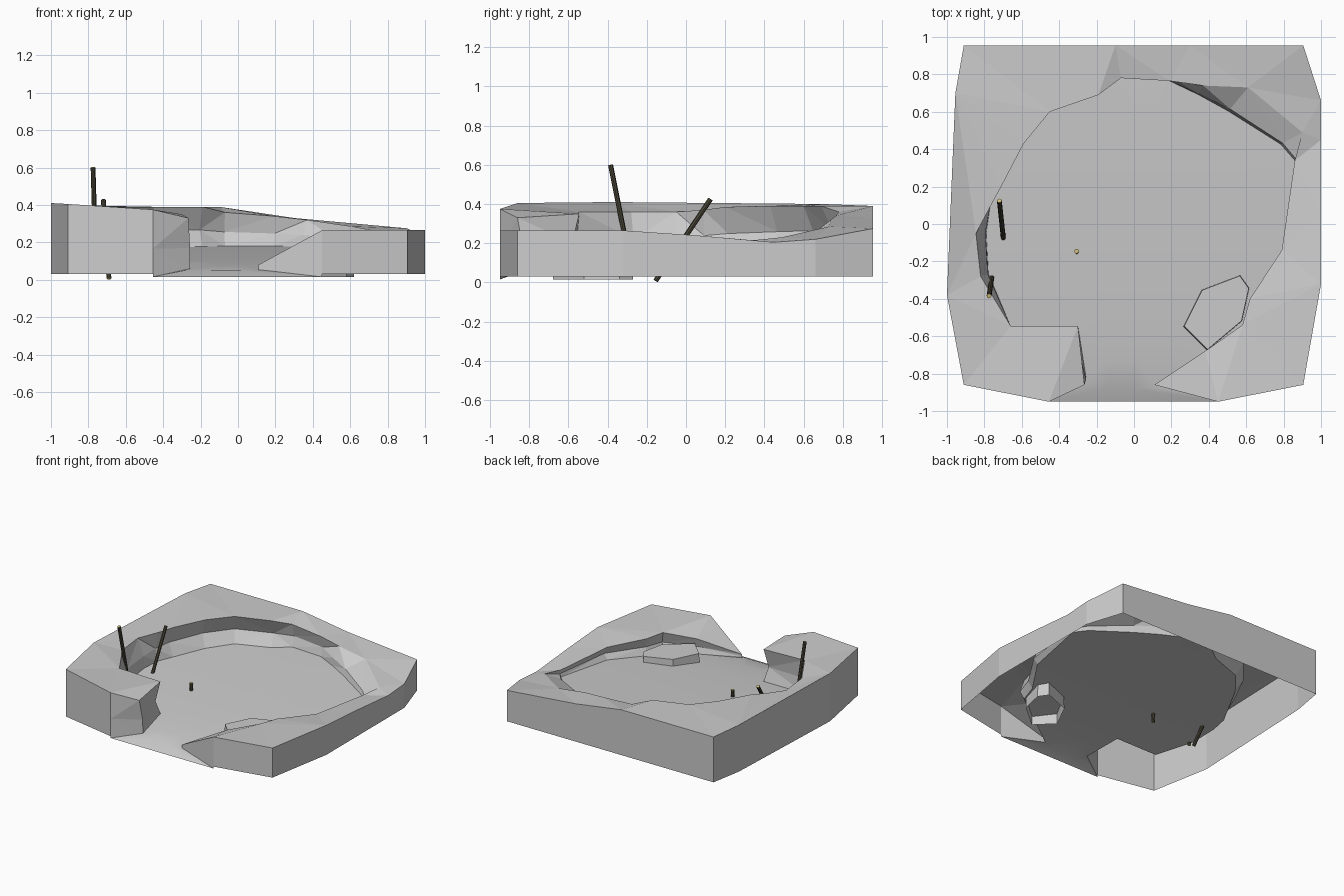
import bpy, bmesh, math
from mathutils import Vector
from mathutils.geometry import delaunay_2d_cdt

if "Cube" in bpy.data.objects:
    bpy.data.objects.remove(bpy.data.objects["Cube"])

BASE = 0.03

def floor_z(y):
    return 0.015 + 0.165 * math.sqrt(max(0.0, min(1.0, (y + 0.95) / 1.7)))

def fill(points, extra=()):
    """Triangles inside a flat counter-clockwise outline, with extra inner points."""
    n = len(points)
    pts = [Vector((p[0], p[1])) for p in list(points) + list(extra)]
    edges = [(i, (i + 1) % n) for i in range(n)]
    res = delaunay_2d_cdt(pts, edges, [list(range(n))], 1, 1e-5)
    return res[0], res[2], res[3]

def finish(bm, name, smooth=False):
    me = bpy.data.meshes.new(name)
    bm.to_mesh(me)
    bm.free()
    for p in me.polygons:
        p.use_smooth = smooth
    ob = bpy.data.objects.new(name, me)
    bpy.context.collection.objects.link(ob)
    return ob

# Outer outline of the plateau, right front round the back to left front (x, y, z)
outer = [(0.905, -0.86, .265), (1.0, -0.32, .265), (1.0, 0.05, .24), (1.0, 0.45, .205),
         (1.0, 0.66, .22), (0.905, 0.955, .275), (0.3, 0.955, .33), (-0.1, 0.955, .39),
         (-0.91, 0.955, .39), (-0.955, 0.70, .40), (-1.0, -0.38, .41), (-0.91, -0.86, .405)]

# Inner rim from left front round the back to right front (x, y, z, mid-wall offset)
rim = [(-0.455, -0.95, .375, 0), (-0.265, -0.86, .33, -.03), (-0.3, -0.545, .35, .04),
       (-0.66, -0.545, .36, .02), (-0.82, -0.28, .36, -.04), (-0.845, -0.05, .36, -.05),
       (-0.77, 0.09, .37, .02), (-0.71, 0.2, .385, .05), (-0.59, 0.43, .39, .06),
       (-0.45, 0.6, .39, .06), (-0.19, 0.69, .39, .06), (-0.07, 0.78, .36, .03),
       (0.19, 0.765, .34, .02), (0.37, 0.74, .32, -.05), (0.61, 0.73, .285, -.15),
       (0.9, 0.49, .23, -.12), (0.86, 0.34, .215, .01), (0.79, -0.14, .23, .03),
       (0.62, -0.4, .245, .03), (0.58, -0.54, .25, .03), (0.38, -0.68, .2, .02),
       (0.11, -0.86, .08, 0), (0.45, -0.95, .265, 0)]

# Crater wall rings: rim, undercut middle, foot
top, mid, foot = [], [], []
for x, y, z, off in rim:
    p = Vector((x, y, 0))
    d = p.normalized()
    f = floor_z(y)
    top.append(Vector((x, y, z)))
    m = p + d * off
    mid.append(Vector((m.x, m.y, f + (z - f) * 0.42)))
    g = p + d * min(off * 1.1, 0.0)
    foot.append(Vector((g.x, g.y, floor_z(g.y))))

bm = bmesh.new()
T, M, F = ([bm.verts.new(p) for p in ring] for ring in (top, mid, foot))
O = [bm.verts.new(p) for p in outer]
for a, b in ((T, M), (M, F)):
    for i in range(len(a) - 1):
        bm.faces.new((a[i], a[i + 1], b[i + 1], b[i]))
# Top surface of the plateau
loop = T + O
pts, tris, orig = fill([v.co for v in loop])
for t in tris:
    bm.faces.new([loop[orig[i][0]] for i in t])
# Outer skirt, open below
edge = [T[-1]] + O + [T[0]]
low = [bm.verts.new((v.co.x, v.co.y, BASE)) for v in edge]
for i in range(len(edge) - 1):
    bm.faces.new((edge[i + 1], edge[i], low[i], low[i + 1]))
bmesh.ops.recalc_face_normals(bm, faces=bm.faces)
if sum(f.normal.z for f in bm.faces) < 0:
    bmesh.ops.reverse_faces(bm, faces=bm.faces)
bmesh.ops.triangulate(bm, faces=bm.faces[:])
finish(bm, "crater_walls")

# Smoothly sloping floor
grid = [(x * 0.15 + 0.01, y * 0.15 + 0.02) for x in range(-6, 7) for y in range(-6, 6)]
pts, tris, orig = fill(foot[::-1], grid)
bm = bmesh.new()
V = [bm.verts.new((p.x, p.y, floor_z(p.y))) for p in pts]
for t in tris:
    bm.faces.new([V[i] for i in t])
for v in [v for v in bm.verts if not v.link_faces]:
    bm.verts.remove(v)
finish(bm, "crater_floor", True)

# Flat six-sided rock, open below
hexa = [(0.36, -0.35), (0.57, -0.27), (0.62, -0.34), (0.58, -0.52), (0.39, -0.68), (0.26, -0.55)][::-1]
bm = bmesh.new()
mx, my = 0.46, -0.45
up = [bm.verts.new((mx + (x - mx) * .96, my + (y - my) * .96, 0.165)) for x, y in hexa]
dn = [bm.verts.new((x, y, 0.015)) for x, y in hexa]
bm.faces.new(up)
for i in range(6):
    j = (i + 1) % 6
    bm.faces.new((up[j], up[i], dn[i], dn[j]))
finish(bm, "flat_rock")

# Wooden stakes with pale cut ends
def material(name, rgb):
    m = bpy.data.materials.new(name)
    m.diffuse_color = (*rgb, 1)
    m.use_nodes = True
    m.node_tree.nodes["Principled BSDF"].inputs["Base Color"].default_value = m.diffuse_color
    return m

bark = material("bark", (0.07, 0.063, 0.04))
cut = material("cut_wood", (0.6, 0.5, 0.2))

def stake(name, a, b, r=0.013):
    a, b = Vector(a), Vector(b)
    d = b - a
    bpy.ops.mesh.primitive_cylinder_add(vertices=8, radius=r, depth=d.length, location=(a + b) / 2)
    ob = bpy.context.object
    ob.name = name
    ob.rotation_euler = d.to_track_quat('Z', 'Y').to_euler()
    ob.data.materials.append(bark)
    ob.data.materials.append(cut)
    for p in ob.data.polygons:
        p.material_index = 1 if abs(p.normal.z) > 0.9 else 0

stake("tall_stake", (-0.76, -0.285, 0.10), (-0.775, -0.385, 0.60))
stake("leaning_stake", (-0.69, -0.155, 0.008), (-0.72, 0.125, 0.425))
stake("short_stake", (-0.305, -0.15, 0.06), (-0.307, -0.145, 0.185))
